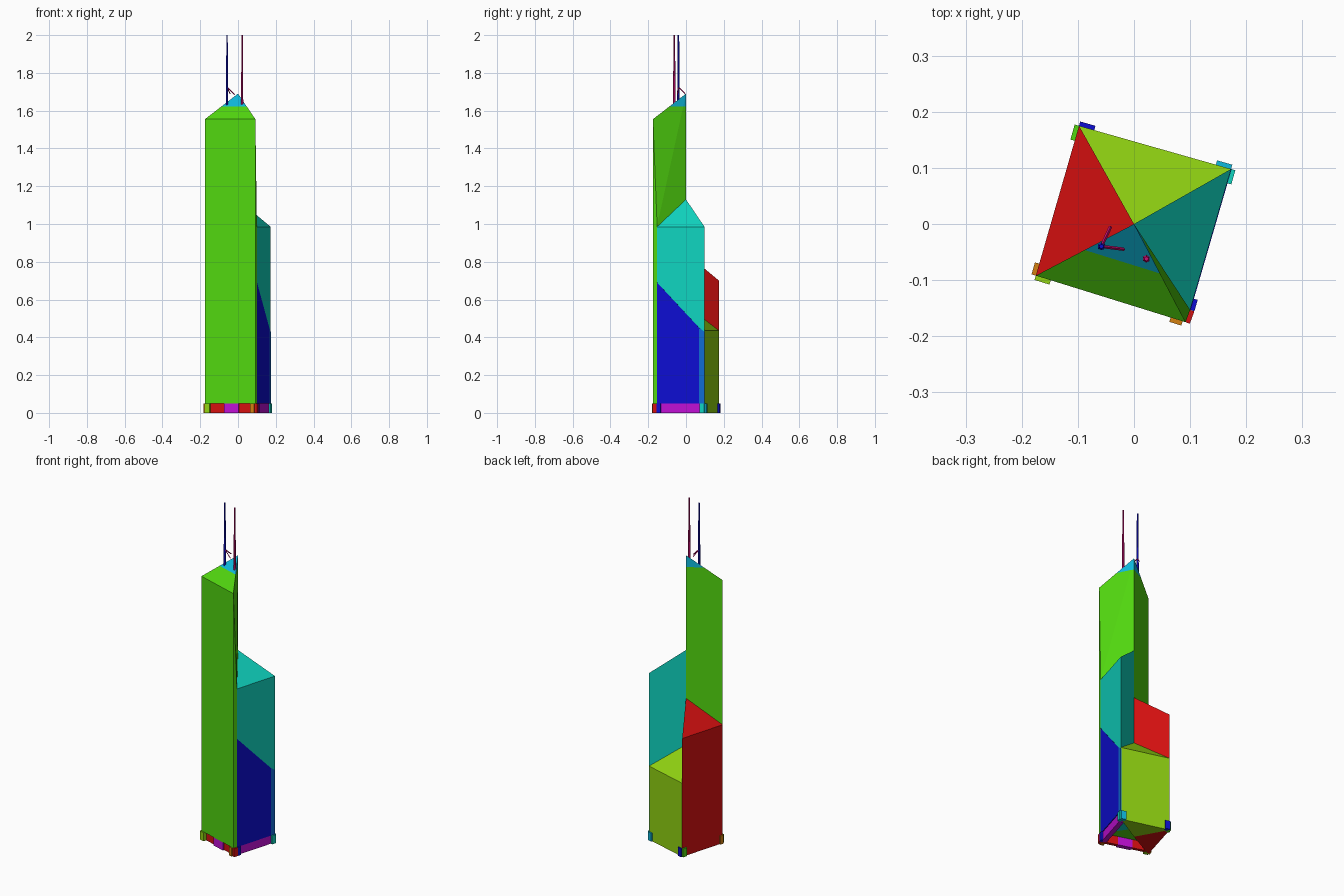
import bpy, bmesh
from mathutils import Vector

if "Cube" in bpy.data.objects:
    bpy.data.objects.remove(bpy.data.objects["Cube"])


def lin(c):
    return c / 12.92 if c <= 0.04045 else ((c + 0.055) / 1.055) ** 2.4


def material(name, r, g, b):
    m = bpy.data.materials.new(name)
    m.diffuse_color = (lin(r), lin(g), lin(b), 1)
    m.use_nodes = True
    m.node_tree.nodes["Principled BSDF"].inputs["Base Color"].default_value = m.diffuse_color
    return m


GREEN = material("green", 0.32, 0.84, 0.06)
SKY = material("sky", 0.06, 0.73, 0.87)
TEAL = material("teal", 0.06, 0.83, 0.75)
BLUE = material("blue", 0.05, 0.05, 0.82)
RED = material("red", 0.83, 0.06, 0.06)
LIME = material("lime", 0.57, 0.83, 0.07)
MAGENTA = material("magenta", 0.75, 0.06, 0.83)
PINK = material("pink", 0.8, 0.05, 0.45)
AZURE = material("azure", 0.06, 0.42, 0.83)
ORANGE = material("orange", 0.83, 0.5, 0.06)

# Plan of the tower: four corners around a central point
O = Vector((0, 0))
A = Vector((-0.175, -0.092))
B = Vector((0.092, -0.175))
B2 = Vector((0.1, -0.153))   # chamfered front right corner
C = Vector((0.173, 0.098))
D = Vector((-0.098, 0.175))


def finish(name, bm, *mats):
    bmesh.ops.recalc_face_normals(bm, faces=bm.faces)
    me = bpy.data.meshes.new(name)
    bm.to_mesh(me)
    bm.free()
    for m in mats:
        me.materials.append(m)
    ob = bpy.data.objects.new(name, me)
    bpy.context.collection.objects.link(ob)
    return ob


def column(points, z0, tops):
    """Upright prism with its own roof height at each plan point."""
    bm = bmesh.new()
    low = [bm.verts.new((p.x, p.y, z0)) for p in points]
    high = [bm.verts.new((p.x, p.y, z)) for p, z in zip(points, tops)]
    n = len(points)
    bm.faces.new(low[::-1])
    bm.faces.new(high)
    for i in range(n):
        j = (i + 1) % n
        bm.faces.new((low[i], low[j], high[j], high[i]))
    return bm


def wall_plate(name, p, q, t0, t1, z0, tops, mat, out=0.003, back=0.004):
    """Plate on the wall from p to q, between two fractions of its length."""
    d = (q - p).normalized()
    n = Vector((d.y, -d.x))
    a, b = p.lerp(q, t0), p.lerp(q, t1)
    pts = [a + n * out, b + n * out, b - n * back, a - n * back]
    return finish(name, column(pts, z0, [tops[0], tops[1], tops[1], tops[0]]), mat)


def rod(name, a, b, r0, r1, mat, sides=6):
    a, b = Vector(a), Vector(b)
    bm = bmesh.new()
    bmesh.ops.create_cone(bm, cap_ends=True, segments=sides, radius1=r0,
                          radius2=r1, depth=(b - a).length)
    rot = (b - a).to_track_quat('Z', 'Y').to_matrix()
    bmesh.ops.rotate(bm, matrix=rot, verts=bm.verts)
    bmesh.ops.translate(bm, vec=(a + b) / 2, verts=bm.verts)
    return finish(name, bm, mat)


# Tallest shaft, with a leaning narrow side wall and a glazed peak
bm = bmesh.new()
low = [bm.verts.new((p.x, p.y, 0.05)) for p in (A, B, B2, O)]
a, b, b2, o = [bm.verts.new((p.x, p.y, z)) for p, z in
               ((A, 1.555), (B, 1.555), (B2, 0.99), (O, 1.69))]
for f in (low[::-1], (low[0], low[1], b, a), (low[1], low[2], b2, b),
          (low[2], low[3], o, b2), (low[3], low[0], a, o), (a, b, o), (b, b2, o)):
    bm.faces.new(f)
bmesh.ops.bisect_plane(bm, geom=bm.verts[:] + bm.edges[:] + bm.faces[:],
                       plane_co=(0, 0, 1.622), plane_no=(0, 0, 1))
for f in bm.faces:
    f.material_index = int(f.calc_center_median().z > 1.622)
finish("front_shaft", bm, GREEN, SKY)

# Three lower shafts with roofs rising to the centre
finish("right_shaft", column([B2, C, O], 0.05, [0.985, 0.985, 1.13]), TEAL)
finish("back_shaft", column([C, D, O], 0.0, [0.435, 0.435, 0.57]), LIME)
finish("left_shaft", column([D, A, O], 0.0, [0.70, 0.70, 0.845]), RED)

# Slanted panels on the right wall
wall_plate("right_panel", B2, C, 0.0, 0.89, 0.05, (0.69, 0.45), BLUE, 0.001)
wall_plate("right_panel_edge", B2, C, 0.89, 1.0, 0.05, (0.45, 0.43), AZURE, 0.001)

# Thin strip on the inner corner above the left roof
wall_plate("inner_corner_strip", O, A, -0.02, 0.02, 0.80, (1.04, 1.04), MAGENTA,
           -0.002, 0.006)

# Ground floor walls
for i, (t0, t1, m, out) in enumerate(((0.08, 0.37, RED, -0.012),
                                      (0.37, 0.66, MAGENTA, -0.003),
                                      (0.66, 0.93, RED, -0.012))):
    wall_plate("front_base_%d" % i, A, B, t0, t1, 0, (0.05, 0.05), m, out, 0.03)
wall_plate("right_base", B2, C, 0.0, 0.9, 0, (0.05, 0.05), MAGENTA, -0.003, 0.03)

# Footings beside each corner
for name, p, q, t0, t1, m in (
        ("front_left_footing", A, B, 0.0, 0.1, LIME),
        ("front_right_footing", A, B, 0.9, 0.98, ORANGE),
        ("right_front_footing", B2, C, 0.0, 0.08, BLUE),
        ("right_corner_footing", B, B2, 0.0, 1.0, RED),
        ("right_back_footing", B2, C, 0.9, 1.0, TEAL),
        ("back_right_footing", C, D, 0.0, 0.1, SKY),
        ("back_left_footing", C, D, 0.9, 1.0, BLUE),
        ("left_back_footing", D, A, 0.0, 0.1, GREEN),
        ("left_front_footing", D, A, 0.92, 1.0, ORANGE)):
    wall_plate(name, p, q, t0, t1, 0, (0.05, 0.05), m, 0.008, 0.012)

# Twin masts and small struts
rod("left_mast", (-0.058, -0.04, 1.62), (-0.058, -0.04, 2.0), 0.007, 0.004, BLUE)
rod("right_mast", (0.022, -0.062, 1.62), (0.022, -0.062, 2.0), 0.007, 0.004, PINK)
for i, end in enumerate(((-0.018, -0.045, 1.685), (-0.042, -0.005, 1.69))):
    rod("mast_strut_%d" % i, (-0.058, -0.04, 1.725), end, 0.003, 0.003, PINK, 4)
